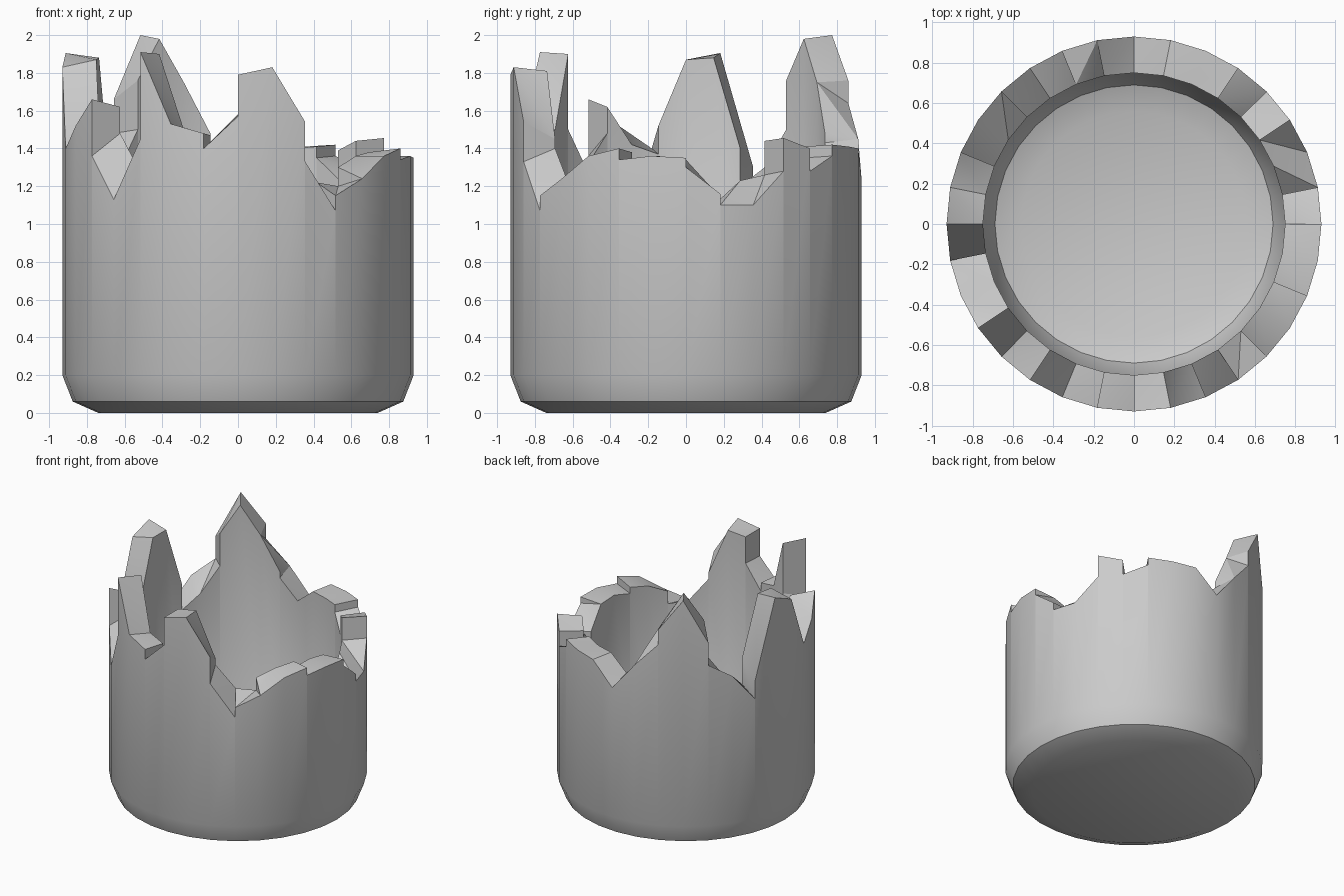
import bpy, bmesh, math

if "Cube" in bpy.data.objects:
    bpy.data.objects.remove(bpy.data.objects["Cube"])

N, RO, RI = 32, 0.93, 0.75

# broken rim heights, counter-clockwise from +x; a pair is a vertical step
OUTER = [(1.35, 1.30), (1.16, 1.10), 1.10, (1.28, 1.455), (1.40, 1.28), (1.36, 1.42), 1.41, 1.40,
         1.23, 1.45, (1.64, 1.76), 2.0, (1.66, 1.48), 1.37, (1.15, 1.30), 1.905,
         1.83, 1.40, 1.52, (1.66, 1.36), 1.13, (1.45, 1.91), 1.53, (1.48, 1.40),
         (1.57, 1.79), 1.83, (1.54, 1.33), (1.07, 1.15), 1.24, 1.36, (1.40, 1.34), 1.36]
INNER = [1.34, (1.18, 1.10), 1.23, (1.26, 1.44), (1.39, 1.24), (1.35, 1.41), 1.40, 1.40,
         1.28, (1.43, 1.48), 1.75, 1.98, (1.76, 1.50), 1.30, (1.20, 1.40), 1.88,
         1.87, (1.52, 1.37), 1.42, (1.62, 1.48), 1.30, (1.50, 1.90), 1.50, (1.47, 1.40),
         (1.58, 1.79), 1.81, (1.45, 1.40), 1.22, (1.20, 1.30), 1.36, (1.38, 1.33), 1.36]

bm = bmesh.new()


def point(r, z, k):
    a = 2 * math.pi * k / N
    return bm.verts.new((r * math.cos(a), r * math.sin(a), z))


def pair(h):
    return h if isinstance(h, tuple) else (h, h)


def face(verts):
    unique = list(dict.fromkeys(verts))
    if len(unique) > 2:
        bm.faces.new(unique)


def rim(r, heights):
    # vertices before and after each step, shared where there is no step
    out = []
    for k, h in enumerate(heights):
        lo, hi = pair(h)
        a = point(r, lo, k)
        out.append((a, a if lo == hi else point(r, hi, k)))
    return out


def wall(profile, top):
    # lathed rings closed by a cap, then a jagged strip up to the rim
    rings = [[point(r, z, k) for k in range(N)] for r, z in profile]
    face(rings[0])
    for a, b in zip(rings, rings[1:]):
        for k in range(N):
            n = (k + 1) % N
            face([a[k], a[n], b[n], b[k]])
    last = rings[-1]
    for k in range(N):
        n = (k + 1) % N
        face([last[k], last[n], top[n][0], top[k][1]])


outer, inner = rim(RO, OUTER), rim(RI, INNER)

# outer shell with bevelled foot, inner shell with rounded floor
wall([(0.74, 0), (0.875, 0.06), (RO, 0.2)], outer)
wall([(0.56, 0.16), (0.69, 0.21), (RI, 0.36)], inner)

# fractured surface across the wall thickness, with risers at each step
for k in range(N):
    n = (k + 1) % N
    o0, o1, i0, i1 = outer[k][1], outer[n][0], inner[k][1], inner[n][0]
    face([o0, o1, i1])
    face([o0, i1, i0])
    face([outer[k][0], outer[k][1], inner[k][1], inner[k][0]])

bmesh.ops.recalc_face_normals(bm, faces=bm.faces[:])
mesh = bpy.data.meshes.new("broken_cup")
bm.to_mesh(mesh)
bm.free()
cup = bpy.data.objects.new("broken_cup", mesh)
bpy.context.collection.objects.link(cup)
bpy.context.view_layer.objects.active = cup
cup.select_set(True)
bpy.ops.object.shade_smooth_by_angle(angle=math.radians(30))
